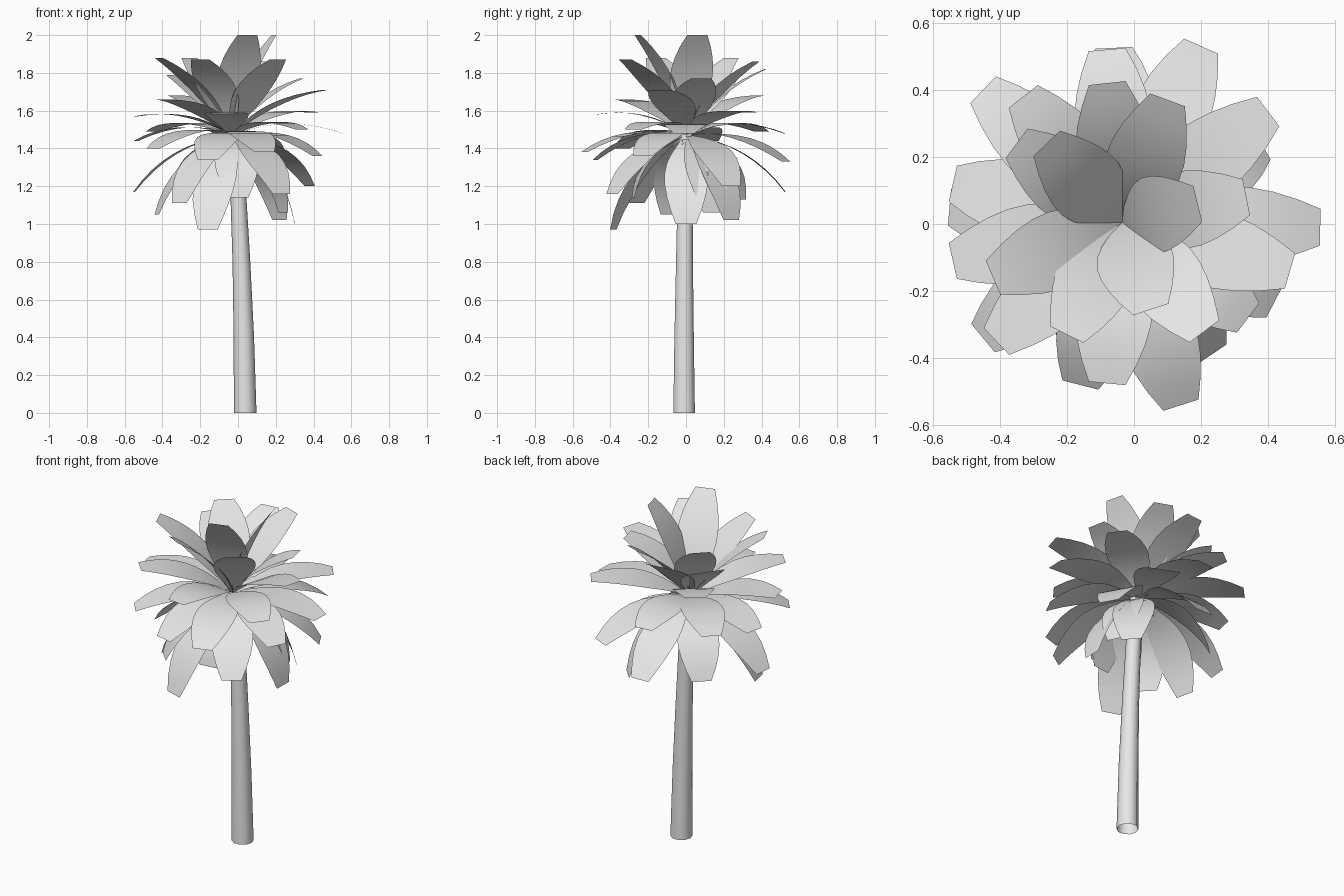
import bpy
import bmesh
import math
from mathutils import Vector

cube = bpy.data.objects.get("Cube")
if cube:
    bpy.data.objects.remove(cube, do_unlink=True)

grey = bpy.data.materials.new("pale_grey")
grey.use_nodes = True
grey.diffuse_color = (0.8, 0.8, 0.8, 1)
grey.node_tree.nodes["Principled BSDF"].inputs["Base Color"].default_value = (0.8, 0.8, 0.8, 1)


def finish(name, bm):
    """Turn a bmesh into a smooth shaded object."""
    mesh = bpy.data.meshes.new(name)
    bm.to_mesh(mesh)
    bm.free()
    mesh.materials.append(grey)
    for poly in mesh.polygons:
        poly.use_smooth = True
    obj = bpy.data.objects.new(name, mesh)
    bpy.context.collection.objects.link(obj)
    return obj


def bridge(bm, a, b, closed):
    n = len(a)
    for i in range(n if closed else n - 1):
        j = (i + 1) % n
        bm.faces.new((a[i], a[j], b[j], b[i]))


# Trunk: an open tapering tube leaning to one side
def make_trunk(sides=10):
    rings = [(0.038, -0.01, 0, 0.06), (0.031, -0.01, 0.4, 0.054),
             (0.018, -0.008, 0.8, 0.047), (0.002, -0.005, 1.15, 0.042),
             (-0.02, 0, 1.48, 0.037)]
    bm = bmesh.new()
    last = None
    for x, y, z, r in rings:
        ring = []
        for i in range(sides):
            a = math.tau * i / sides
            ring.append(bm.verts.new((x + r * math.cos(a), y + r * math.sin(a), z)))
        if last:
            bridge(bm, last, ring, True)
        last = ring
    finish("trunk", bm)


# Leaf: a flat, blunt strip bowed along its length, with a thin stalk end
# that passes through the crown before the blade widens
HUB = Vector((-0.035, 0.005, 1.47))
STALK = 0.2
WIDTHS = [0.01, 0.025, 0.05, 0.1, 0.16, 0.208, 0.23, 0.228, 0.205, 0.165, 0.11]


def make_leaf(index, tip):
    tip = Vector(tip)
    chord = tip - HUB
    side = Vector((0, 0, 1)).cross(chord).normalized()
    up = chord.cross(side).normalized()
    slope = chord.z / chord.length
    bow = 0.055 - 0.02 * slope
    bm = bmesh.new()
    last = None
    for i, w in enumerate(WIDTHS):
        t = -STALK + (1 + STALK) * i / (len(WIDTHS) - 1)
        mid = HUB + chord * t + up * (4 * bow * t * (1 - t))
        row = [bm.verts.new(mid + side * (w * s)) for s in (-0.5, 0, 0.5)]
        if last:
            bridge(bm, last, row, False)
        last = row
    finish(f"leaf_{index:02d}", bm)


# Leaf tips, from the upright crown down to the hanging skirt
UPRIGHT = [(0.05, -0.255, 2), (0.19, 0.06, 2), (-0.26, 0.24, 1.88),
           (-0.2, -0.33, 1.87), (-0.42, -0.16, 1.88), (0.21, -0.32, 1.87),
           (0.1, 0.37, 1.86), (-0.08, 0.42, 1.82), (0.335, 0.08, 1.77),
           (-0.35, 0.24, 1.79)]
SPREAD = [(0.465, -0.14, 1.71), (-0.33, 0.38, 1.68), (-0.41, -0.35, 1.66),
          (0.34, -0.28, 1.5), (0.4, 0.335, 1.59), (-0.08, -0.475, 1.58),
          (-0.54, -0.11, 1.57), (-0.45, 0.4, 1.49), (0.555, -0.01, 1.48),
          (-0.08, 0.52, 1.48), (-0.54, 0.12, 1.44), (-0.45, -0.34, 1.4),
          (0.14, -0.54, 1.38), (0.42, -0.23, 1.36), (-0.16, -0.48, 1.34),
          (0.2, 0.53, 1.33)]
HANGING = [(0.38, 0.24, 1.2), (-0.55, 0.05, 1.17), (-0.06, 0.525, 1.17),
           (0.23, -0.39, 1.16), (0, -0.28, 1.14), (-0.3, 0.28, 1.13),
           (-0.31, -0.26, 1.11), (-0.43, -0.08, 1.05), (0.22, 0.24, 1.02),
           (0.3, 0, 1.0), (-0.16, -0.385, 0.97), (0.24, 0.14, 1.06)]

make_trunk()
for number, tip_point in enumerate(UPRIGHT + SPREAD + HANGING):
    make_leaf(number + 1, tip_point)
